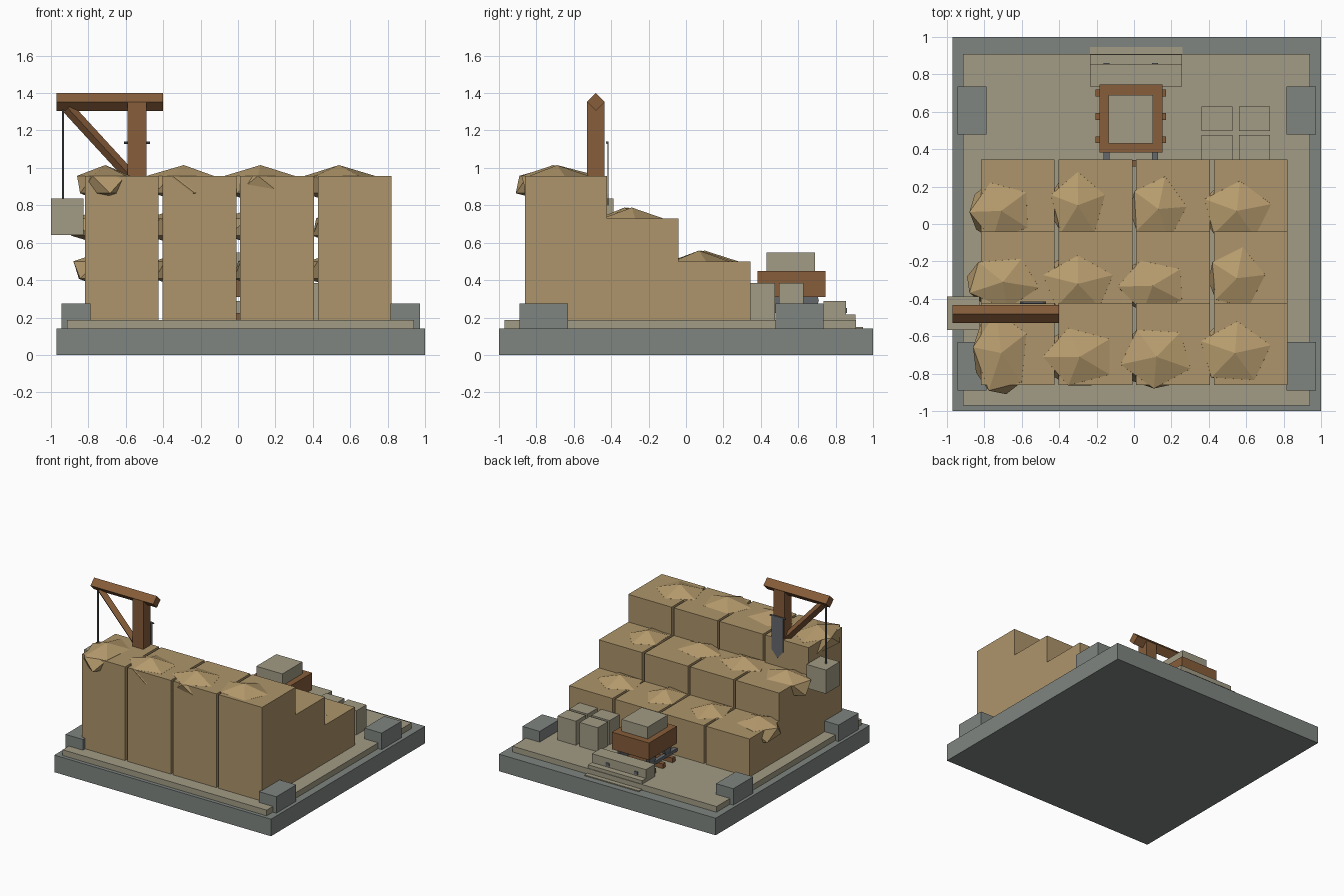
import bpy, bmesh, math
from mathutils import Vector, Matrix

old = bpy.data.objects.get("Cube")
if old:
    bpy.data.objects.remove(old, do_unlink=True)


def material(name, r, g, b):
    m = bpy.data.materials.new(name)
    m.diffuse_color = (r, g, b, 1)
    m.use_nodes = True
    m.node_tree.nodes["Principled BSDF"].inputs["Base Color"].default_value = (r, g, b, 1)
    return m


SLATE = material("slate grey", .21, .235, .22)
STONE = material("pale stone", .36, .33, .235)
SAND = material("sandstone", .42, .30, .145)
RUBBLE = material("rubble sand", .47, .33, .155)
WOOD = material("brown wood", .24, .11, .042)
METAL = material("iron grey", .13, .14, .15)


def finish(name, bm, mat):
    bmesh.ops.recalc_face_normals(bm, faces=bm.faces)
    me = bpy.data.meshes.new(name)
    bm.to_mesh(me)
    bm.free()
    me.materials.append(mat)
    ob = bpy.data.objects.new(name, me)
    bpy.context.collection.objects.link(ob)
    return ob


def box(name, mat, x, y, z):
    """Box from (min, max) ranges."""
    bm = bmesh.new()
    bmesh.ops.create_cube(bm, size=1)
    for v in bm.verts:
        v.co = [lo + (hi - lo) * (c + .5) for c, (lo, hi) in zip(v.co, (x, y, z))]
    return finish(name, bm, mat)


def rod(name, mat, a, b, radius, sides, turn=0):
    """Prism with the given number of sides running from a to b."""
    a, b = Vector(a), Vector(b)
    d = b - a
    bm = bmesh.new()
    place = Matrix.Translation((a + b) / 2) @ d.to_track_quat('Z', 'Y').to_matrix().to_4x4()
    bmesh.ops.create_cone(bm, cap_ends=True, segments=sides, radius1=radius, radius2=radius,
                          depth=d.length, matrix=place @ Matrix.Rotation(turn, 4, 'Z'))
    return finish(name, bm, mat)


def extrude(name, mat, points, offset):
    """Flat outline pushed along an offset."""
    bm = bmesh.new()
    f = bm.faces.new([bm.verts.new(p) for p in points])
    g = bmesh.ops.extrude_face_region(bm, geom=[f])["geom"]
    bmesh.ops.translate(bm, vec=offset, verts=[v for v in g if isinstance(v, bmesh.types.BMVert)])
    return finish(name, bm, mat)


# Ground slabs and corner blocks
box("base_slab", SLATE, (-.97, 1), (-1, 1), (0, .14))
box("floor_slab", STONE, (-.915, .94), (-.97, .91), (.14, .187))
for x in (-.945, .815):
    for y in (-.89, .478):
        box("corner_block", SLATE, (x, x + .157), (y, y + .258), (.14, .275))

# Four stepped sandstone columns
steps = [(-.86, .187), (-.86, .957), (-.423, .957), (-.423, .73),
         (-.04, .73), (-.04, .5), (.345, .5), (.345, .187)]
for i in range(4):
    x = -.818 + .415 * i
    extrude("stepped_column", SAND, [(x, y, z) for y, z in steps], (.394, 0, 0))

# Rubble heaps: x, y, turn in degrees, width, depth for each terrace
heaps = {
    .957: [(-.71, -.69, 28, .17, .25), (-.29, -.71, 36, .22, .18),
           (.12, -.71, 50, .22, .19), (.54, -.69, 14, .22, .19)],
    .73: [(-.70, -.31, 60, .22, .16), (-.30, -.32, 18, .22, .17),
          (.10, -.33, 38, .21, .16), (.55, -.29, 6, .17, .19)],
    .5: [(-.71, .07, 38, .19, .18), (-.30, .10, 18, .17, .20),
         (.13, .08, 4, .17, .20), (.55, .07, 13, .21, .18)],
}
for top, row in heaps.items():
    for x, y, turn, w, d in row:
        bm = bmesh.new()
        bmesh.ops.create_icosphere(bm, subdivisions=1, radius=1)
        # Start with an upper-ring corner along +x
        ring = max((v.co for v in bm.verts if .3 < v.co.z < .6), key=lambda c: c.x)
        spin = math.radians(turn) - math.atan2(ring.y, ring.x)
        bm.transform(Matrix.Translation((x, y, top - .046)) @ Matrix.Diagonal((w, d, .104, 1))
                     @ Matrix.Rotation(spin, 4, 'Z'))
        finish("rubble_heap", bm, RUBBLE)

# Wooden crane with hanging stone
box("crane_post", WOOD, (-.59, -.49), (-.53, -.437), (.93, 1.352))
rod("crane_beam", WOOD, (-.97, -.482, 1.353), (-.4, -.482, 1.353), .048, 4)
rod("crane_brace", WOOD, (-.91, -.482, 1.32), (-.57, -.482, .95), .032, 4)
rod("crane_rope", METAL, (-.935, -.482, .83), (-.935, -.482, 1.34), .006, 8)
box("hanging_stone", STONE, (-1, -.825), (-.568, -.388), (.64, .835))

# Pointed plate hung from a pin behind the post
rod("plate_pin", METAL, (-.61, -.422, 1.135), (-.47, -.422, 1.135), .007, 8)
extrude("hanging_plate", METAL, [(-.592, -.419, 1.14), (-.488, -.419, 1.14), (-.488, -.419, .86),
                                 (-.54, -.419, .8), (-.592, -.419, .86)], (0, .004, 0))

# Track: sleepers, rails and wheels
for y in (.325, .45, .575, .7):
    box("sleeper", WOOD, (-.205, .17), (y - .018, y + .018), (.187, .225))
for x in (-.147, .112):
    box("rail", METAL, (x - .016, x + .016), (.3, .862), (.225, .25))
    for y in (.465, .665):
        rod("cart_wheel", METAL, (x - .015, y, .29), (x + .015, y, .29), .045, 12)

# Cart loaded with a stone
box("cart_body", WOOD, (-.185, .152), (.383, .745), (.31, .45))
box("cart_stone", STONE, (-.135, .102), (.43, .69), (.42, .547))

# Stepped stop at the end of the track
box("track_stop", STONE, (-.235, .257), (.735, .855), (.187, .287))
box("stop_step", STONE, (-.235, .257), (.735, .905), (.187, .215))
box("stop_threshold", STONE, (-.235, .26), (.9, .947), (.14, .148))

# Cut stones stacked on the floor
for x in (.362, .562):
    for y in (.345, .498):
        box("cut_stone", STONE, (x, x + .165), (y, y + .13), (.187, .385))
